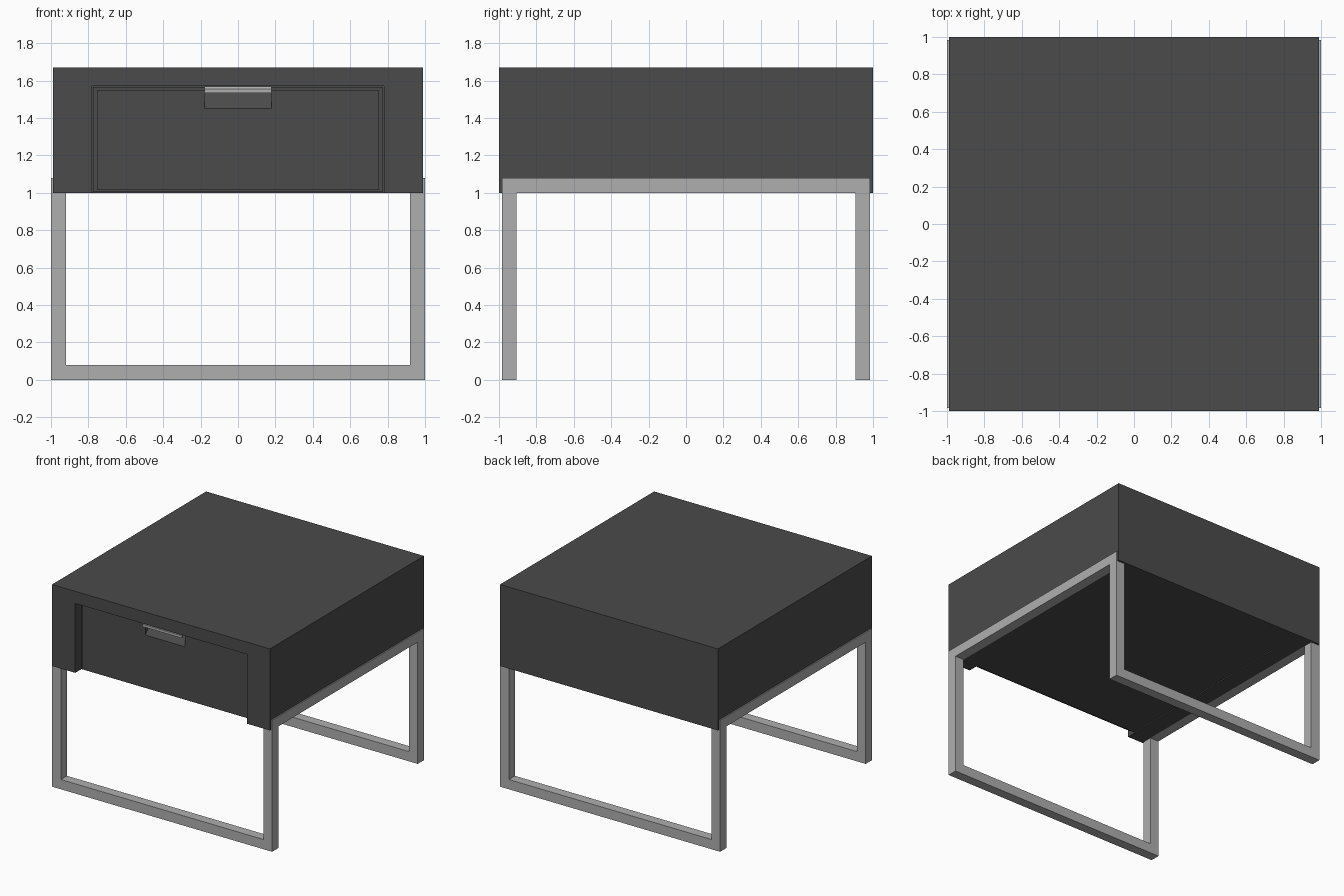
import bpy, bmesh

if "Cube" in bpy.data.objects:
    bpy.data.objects.remove(bpy.data.objects["Cube"])


def material(name, value):
    m = bpy.data.materials.new(name)
    m.diffuse_color = (value, value, value, 1)
    m.use_nodes = True
    m.node_tree.nodes["Principled BSDF"].inputs["Base Color"].default_value = m.diffuse_color
    return m


DARK = material("dark_body", 0.07)
METAL = material("light_metal", 0.43)


def prism(name, pts, axis, a, b, mat=None):
    """Extrude a 2D profile from a to b along an axis ('X' takes y,z; 'Y' takes x,z)."""
    place = {'X': lambda p, t: (t, p[0], p[1]),
             'Y': lambda p, t: (p[0], t, p[1])}[axis]
    bm = bmesh.new()
    start = [bm.verts.new(place(p, a)) for p in pts]
    end = [bm.verts.new(place(p, b)) for p in pts]
    bm.faces.new(start)
    bm.faces.new(end[::-1])
    for i in range(len(pts)):
        j = (i + 1) % len(pts)
        bm.faces.new((start[j], start[i], end[i], end[j]))
    bmesh.ops.recalc_face_normals(bm, faces=bm.faces[:])
    me = bpy.data.meshes.new(name)
    bm.to_mesh(me)
    bm.free()
    ob = bpy.data.objects.new(name, me)
    bpy.context.collection.objects.link(ob)
    if mat:
        me.materials.append(mat)
    return ob


def box(name, x, y, z, mat=None):
    return prism(name, [(x[0], z[0]), (x[1], z[0]), (x[1], z[1]), (x[0], z[1])],
                 'Y', y[0], y[1], mat)


def cut(ob, cutter):
    """Subtract the cutter for good, then delete it."""
    mod = ob.modifiers.new("cut", 'BOOLEAN')
    mod.operation = 'DIFFERENCE'
    mod.solver = 'EXACT'
    mod.object = cutter
    bpy.context.view_layer.objects.active = ob
    bpy.ops.object.modifier_apply(modifier=mod.name)
    bpy.data.objects.remove(cutter)


# Cabinet shell with drawer opening and slots for the side rails
cabinet = box("cabinet", (-0.99, 0.99), (-1, 1), (1.0, 1.67), DARK)
cut(cabinet, box("opening_cutter", (-0.78, 0.78), (-1.1, 0.78), (0.9, 1.57)))
for s in (-1, 1):
    xs = sorted((s * 0.92, s * 1.1))
    cut(cabinet, box("rail_cutter", xs, (-0.985, 0.985), (0.9, 1.08)))

# Drawer body with a slightly raised front panel
drawer = box("drawer", (-0.775, 0.775), (-0.925, 0.775), (1.005, 1.567), DARK)
panel = box("drawer_front", (-0.755, 0.755), (-0.945, -0.925), (1.015, 1.55), DARK)

# Sloping finger scoop through panel and drawer
scoop = [(-0.955, 1.44), (-0.945, 1.45), (-0.87, 1.54), (-0.955, 1.54)]
for part in (panel, drawer):
    cut(part, prism("scoop_cutter", scoop, 'X', -0.18, 0.18))

# Handle: thin lip over the scoop with a turned-down edge
lip = [(-0.87, 1.568), (-0.975, 1.568), (-0.985, 1.555), (-0.985, 1.535),
       (-0.975, 1.535), (-0.97, 1.555), (-0.87, 1.555)]
prism("handle", lip, 'X', -0.18, 0.18, METAL)

# Front and back U-shaped legs
u = [(-1, 1), (-1, 0), (1, 0), (1, 1), (0.92, 1), (0.92, 0.08), (-0.92, 0.08), (-0.92, 1)]
prism("front_leg_frame", u, 'Y', -0.985, -0.905, METAL)
prism("back_leg_frame", u, 'Y', 0.905, 0.985, METAL)

# Side rails joining the legs
for s, side in ((-1, "left"), (1, "right")):
    box(side + "_rail", sorted((s * 0.92, s)), (-0.985, 0.985), (1.0, 1.08), METAL)
